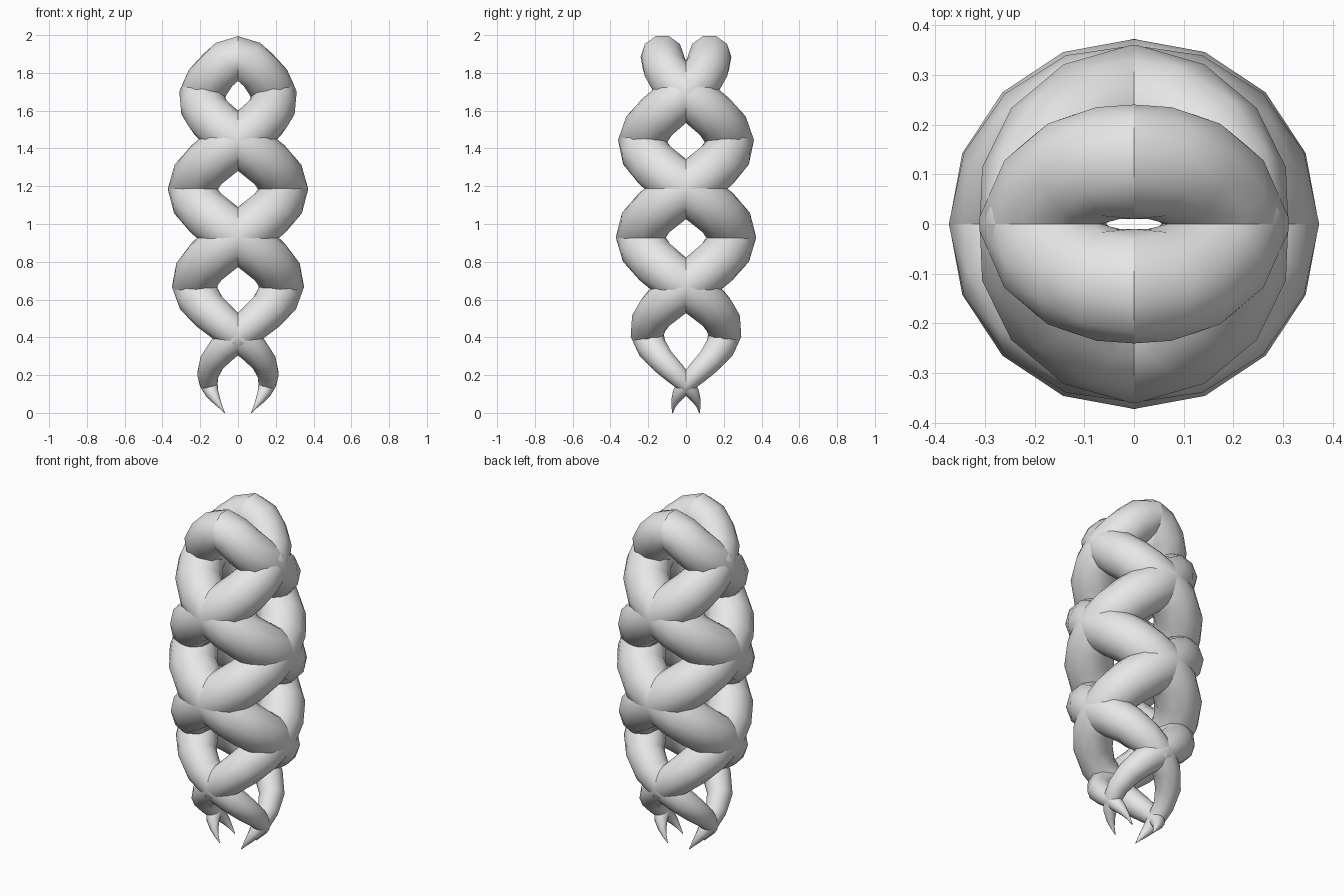
import bpy, bmesh
from math import sin, cos, pi
from mathutils import Vector

cube = bpy.data.objects.get("Cube")
if cube:
    bpy.data.objects.remove(cube, do_unlink=True)

SIDES = 10
STEPS = 4

grey = bpy.data.materials.new("light_grey")
grey.use_nodes = True
grey.diffuse_color = (0.8, 0.8, 0.8, 1)
grey.node_tree.nodes["Principled BSDF"].inputs["Base Color"].default_value = (0.8, 0.8, 0.8, 1)

# Strand knots: quarter turns from the front, distance from axis, height, thickness
KNOTS = [Vector(k) for k in (
    (-1, 0.19, 1.69, 0.122),
    (0, 0.125, 1.885, 0.115),
    (1, 0.19, 1.69, 0.122),
    (2, 0.23, 1.44, 0.13),
    (3, 0.24, 1.185, 0.132),
    (4, 0.24, 0.93, 0.132),
    (5, 0.23, 0.67, 0.12),
    (6, 0.205, 0.41, 0.088),
    (7, 0.155, 0.15, 0.048),
    (7.5, 0.1, 0.0, 0.002),
    (7.8, 0.05, -0.1, 0.0),
)]


def knot_at(u):
    """Smooth interpolation along the knots; u = 0 is the top of the strand."""
    i = min(int(u), len(KNOTS) - 4)
    t = u - i
    a, b, c, d = KNOTS[i:i + 4]
    return 0.5 * (2 * b + (c - a) * t + (2 * a - 5 * b + 4 * c - d) * t ** 2
                  + (3 * b - a - 3 * c + d) * t ** 3)


def centre(u):
    q, rho, z, r = knot_at(u)
    angle = q * pi / 2
    return Vector((rho * sin(angle), -rho * cos(angle), z))


def build_strand(name, mirror_x, mirror_y):
    bm = bmesh.new()
    rings = []
    count = (len(KNOTS) - 3) * STEPS
    for s in range(count + 1):
        u = s / STEPS
        p = centre(u)
        r = max(knot_at(u)[3], 0.002)
        if s == 0:
            tangent = Vector((1, 0, 0))
        else:
            tangent = (centre(u + 0.01) - centre(u - 0.01)).normalized()
        out = Vector((p.x, p.y, 0))
        out = (out - tangent * out.dot(tangent)).normalized()
        side = tangent.cross(out)
        ring = []
        for k in range(SIDES):
            a = 2 * pi * k / SIDES
            v = p + r * (cos(a) * out + sin(a) * side)
            ring.append(bm.verts.new((v.x * mirror_x, v.y * mirror_y, max(v.z, 0))))
        rings.append(ring)
    for lower, upper in zip(rings, rings[1:]):
        for k in range(SIDES):
            n = (k + 1) % SIDES
            bm.faces.new((lower[k], lower[n], upper[n], upper[k]))
    # Close both ends
    bm.faces.new(rings[0])
    bm.faces.new(rings[-1])
    bmesh.ops.recalc_face_normals(bm, faces=bm.faces)
    for f in bm.faces:
        f.smooth = len(f.verts) == 4
    mesh = bpy.data.meshes.new(name)
    bm.to_mesh(mesh)
    bm.free()
    mesh.materials.append(grey)
    obj = bpy.data.objects.new(name, mesh)
    bpy.context.collection.objects.link(obj)


# Four interwoven strands, mirrored left-right and front-back
for y, y_name in ((1, "front"), (-1, "back")):
    for x, x_name in ((1, "left"), (-1, "right")):
        build_strand(f"{y_name}_{x_name}_strand", x, y)
